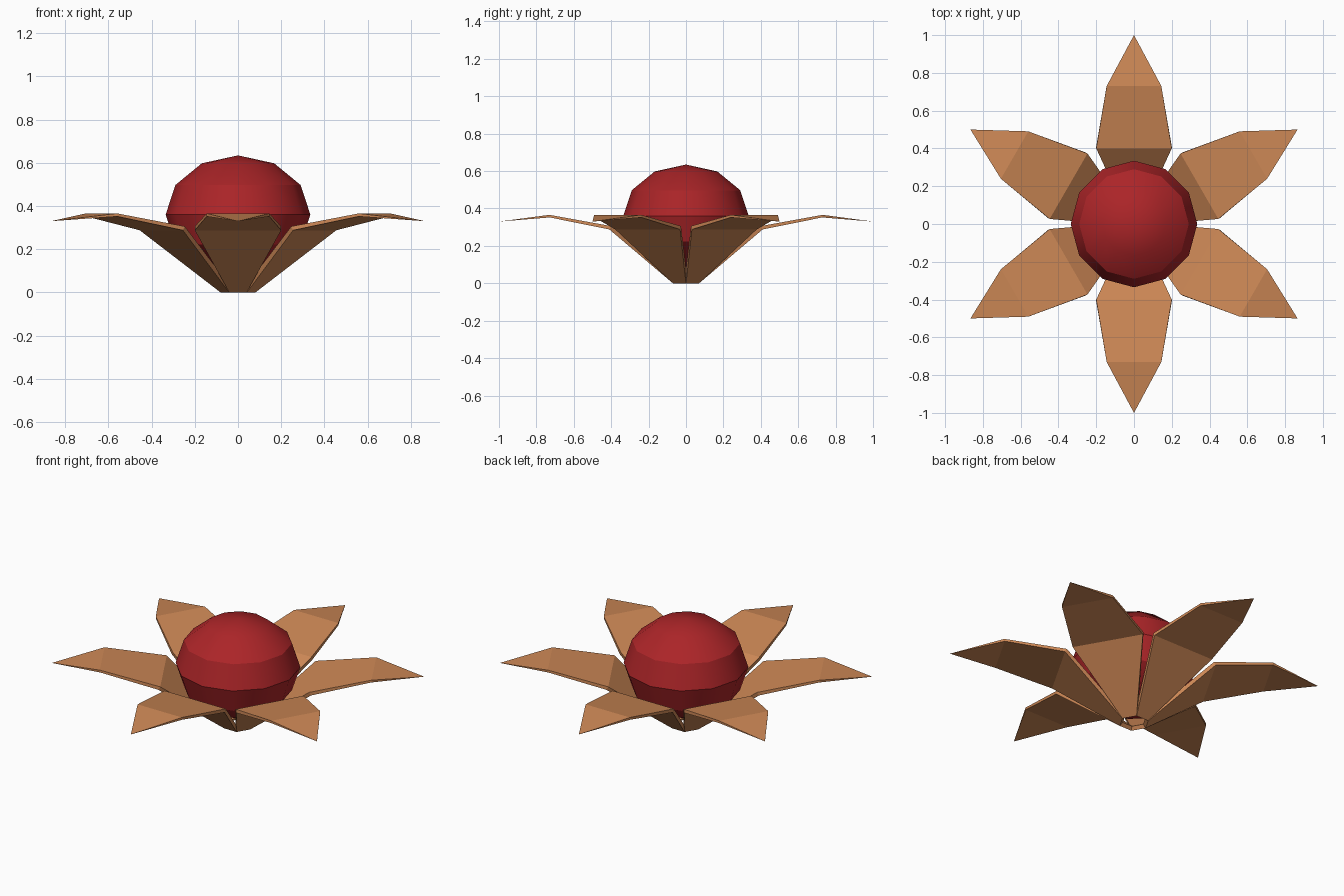
import bpy, bmesh, math
from mathutils import Matrix

cube = bpy.data.objects.get("Cube")
if cube:
    bpy.data.objects.remove(cube)


def material(name, rgb):
    mat = bpy.data.materials.new(name)
    mat.use_nodes = True
    mat.diffuse_color = (*rgb, 1)
    mat.node_tree.nodes["Principled BSDF"].inputs["Base Color"].default_value = (*rgb, 1)
    return mat


petal_tan = material("petal tan", (0.61, 0.245, 0.092))
core_red = material("core red", (0.41, 0.018, 0.021))

# Petal cross sections from base to shoulder: half width, lower (r, z), upper (r, z)
SECTIONS = [
    (0.04, (0.07, 0.0), (0.055, 0.018)),
    (0.20, (0.41, 0.288), (0.40, 0.306)),
    (0.145, (0.728, 0.352), (0.73, 0.366)),
]
TIP = (1.0, 0.33)


def add_petal(name, angle):
    bm = bmesh.new()
    rows = []
    for half, low, high in SECTIONS:
        corners = [(low, -half), (low, half), (high, half), (high, -half)]
        rows.append([bm.verts.new((r, side, z)) for (r, z), side in corners])
    # Skin between sections, cap the base, close onto the pointed tip
    for a, b in zip(rows, rows[1:]):
        for i in range(4):
            j = (i + 1) % 4
            bm.faces.new((a[i], a[j], b[j], b[i]))
    bm.faces.new(rows[0])
    tip = bm.verts.new((TIP[0], 0, TIP[1]))
    for i in range(4):
        bm.faces.new((rows[-1][i], rows[-1][(i + 1) % 4], tip))
    bmesh.ops.recalc_face_normals(bm, faces=bm.faces)
    bm.transform(Matrix.Rotation(angle, 4, "Z"))
    mesh = bpy.data.meshes.new(name)
    bm.to_mesh(mesh)
    bm.free()
    mesh.materials.append(petal_tan)
    bpy.context.collection.objects.link(bpy.data.objects.new(name, mesh))


# Ring of six petals, one facing the front
for k in range(6):
    add_petal(f"petal_{k + 1}", math.radians(60 * k - 90))

# Slightly flattened round core resting in the petals
bpy.ops.mesh.primitive_uv_sphere_add(segments=12, ring_count=6, radius=0.335,
                                     location=(0, 0, 0.36))
core = bpy.context.object
core.name = "core"
core.scale.z = 0.82
bpy.ops.object.transform_apply(location=False, rotation=False, scale=True)
core.data.materials.append(core_red)
bpy.ops.object.shade_smooth_by_angle(angle=math.radians(30))
